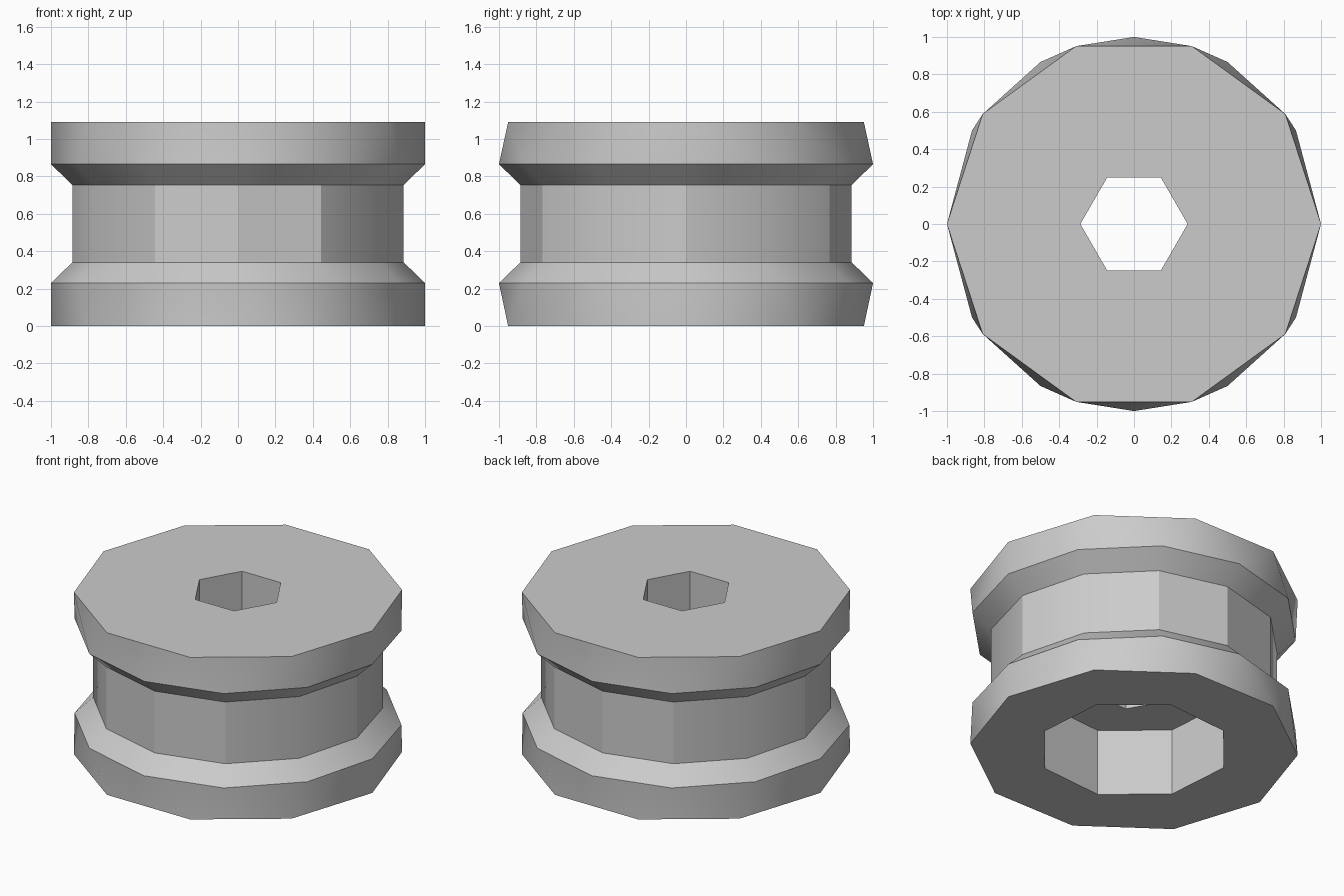
import bpy, bmesh, math

cube = bpy.data.objects.get("Cube")
if cube:
    bpy.data.objects.remove(cube)

grey = bpy.data.materials.new("light_grey")
grey.use_nodes = True
grey.diffuse_color = (0.6, 0.6, 0.6, 1)
grey.node_tree.nodes["Principled BSDF"].inputs["Base Color"].default_value = (0.6, 0.6, 0.6, 1)

bm = bmesh.new()


def ring(sides, radius, z, turn=0):
    """Regular polygon as (angle, vertex) pairs, closed by repeating the first."""
    pairs = []
    for i in range(sides):
        angle = turn + 360 * i / sides
        a = math.radians(angle)
        pairs.append((angle, bm.verts.new((radius * math.cos(a), radius * math.sin(a), z))))
    return pairs + [(turn + 360, pairs[0][1])]


def stitch(a, b):
    """Join two rings, with quads if they match and triangles if not."""
    if len(a) == len(b):
        for i in range(len(a) - 1):
            bm.faces.new((a[i][1], a[i + 1][1], b[i + 1][1], b[i][1]))
        return
    i = j = 0
    while i < len(a) - 1 or j < len(b) - 1:
        step_a = j == len(b) - 1 or (i < len(a) - 1 and a[i + 1][0] <= b[j + 1][0])
        if step_a:
            bm.faces.new((a[i][1], a[i + 1][1], b[j][1]))
            i += 1
        else:
            bm.faces.new((a[i][1], b[j + 1][1], b[j][1]))
            j += 1


# Outer shell: ten-sided ends, twelve-sided flanges and grooved core
bottom = ring(10, 1, 0)
low_flange = ring(12, 1, 0.23)
low_core = ring(12, 0.886, 0.34)
high_core = ring(12, 0.886, 0.755)
high_flange = ring(12, 1, 0.865)
top = ring(10, 1, 1.09)

# Six-sided bore opening into an eight-sided recess underneath
bore_top = ring(6, 0.287, 1.09)
bore_bottom = ring(6, 0.287, 0.45)
recess_top = ring(8, 0.59, 0.45, 27)
recess_bottom = ring(8, 0.59, 0, 27)

stitch(bottom, low_flange)
stitch(low_flange, low_core)
stitch(low_core, high_core)
stitch(high_core, high_flange)
stitch(top, high_flange)
stitch(top, bore_top)
stitch(bore_top, bore_bottom)
stitch(bore_bottom, recess_top)
stitch(recess_top, recess_bottom)
stitch(bottom, recess_bottom)
bmesh.ops.recalc_face_normals(bm, faces=bm.faces)

mesh = bpy.data.meshes.new("grooved_spool")
bm.to_mesh(mesh)
bm.free()
mesh.materials.append(grey)
spool = bpy.data.objects.new("grooved_spool", mesh)
bpy.context.collection.objects.link(spool)

# Soften only the shallow facets
bpy.ops.object.select_all(action="DESELECT")
spool.select_set(True)
bpy.context.view_layer.objects.active = spool
bpy.ops.object.shade_smooth_by_angle(angle=math.radians(30))
